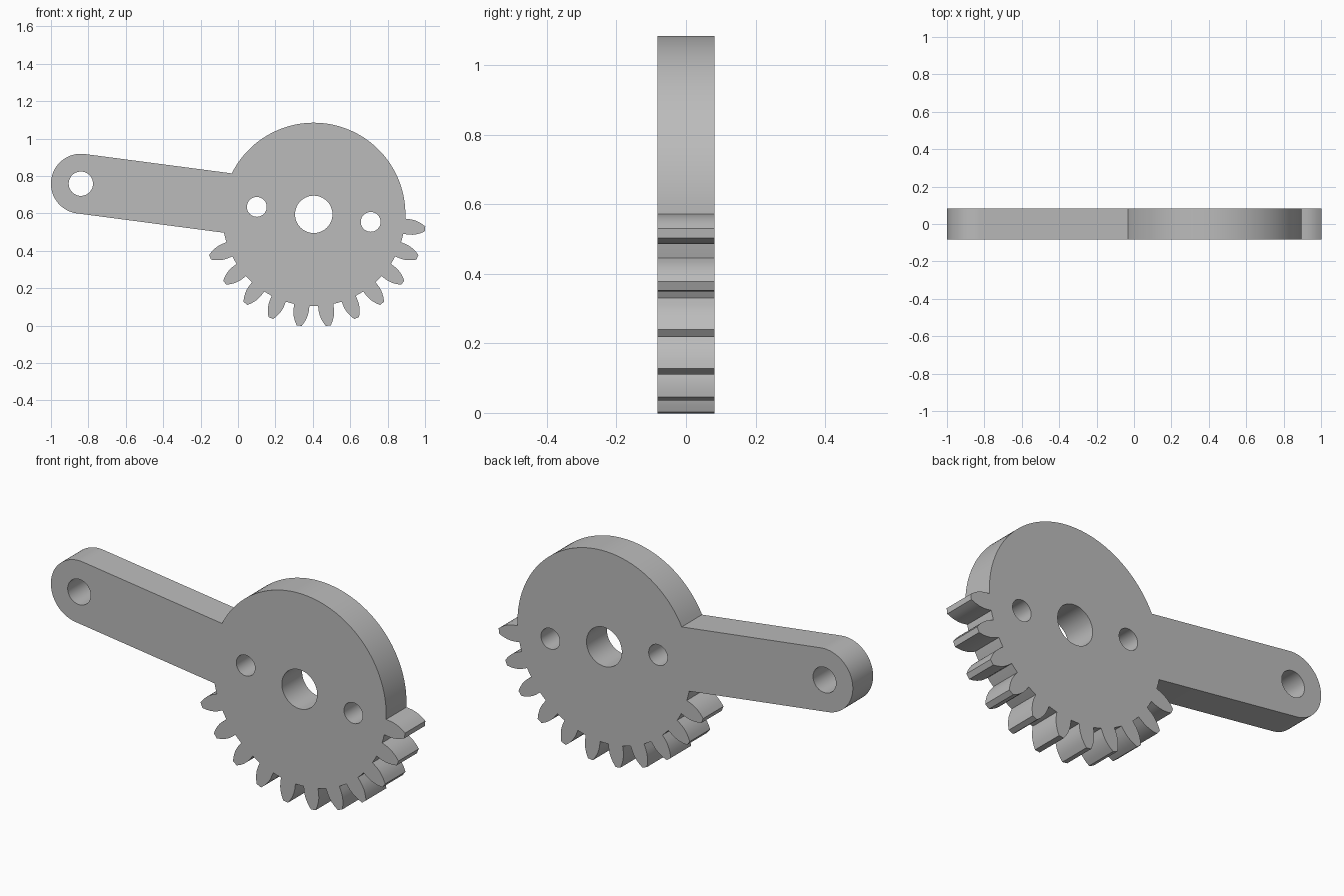
import bpy, bmesh, math
from mathutils import Vector

cube = bpy.data.objects.get("Cube")
if cube:
    bpy.data.objects.remove(cube)

# Main dimensions
HUB = Vector((0.405, 0.595))      # gear centre in x, z
ROOT, TIP = 0.49, 0.60            # gear radii
ARM_LENGTH, ARM_RADIUS = 1.256, 0.16
ARM_ANGLE = 172.5
PITCH, TEETH = 15, 11
HALF_THICK = 0.082
# Tooth flank: radius and half angle in degrees
FLANK = [(ROOT, 4.8), (0.52, 4.55), (0.54, 4.15), (0.56, 3.45), (0.58, 2.5), (TIP, 1.3)]


def polar(centre, radius, degrees):
    a = math.radians(degrees)
    return centre + radius * Vector((math.cos(a), math.sin(a)))


def arc(centre, radius, start, end, steps):
    return [polar(centre, radius, start + (end - start) * i / steps) for i in range(steps + 1)]


def circle(centre, radius, steps=48):
    return arc(centre, radius, 0, 360, steps)[:-1]


# Outline, counter-clockwise: plain rim, lever arm, then the teeth
arm_end = polar(HUB, ARM_LENGTH, ARM_ANGLE)
spread = math.degrees(math.asin(ARM_RADIUS / ROOT))
half_base = FLANK[0][1]
first_tooth = 180 + 1.5 * PITCH
outline = arc(HUB, ROOT, half_base - PITCH / 2, ARM_ANGLE - spread, 60)[1:]
outline += arc(arm_end, ARM_RADIUS, ARM_ANGLE - 90, ARM_ANGLE + 90, 36)
outline += arc(HUB, ROOT, ARM_ANGLE + spread, first_tooth - half_base, 4)[:-1]
for i in range(TEETH):
    mid = first_tooth + i * PITCH
    outline += [polar(HUB, r, mid - a) for r, a in FLANK]
    outline += [polar(HUB, r, mid + a) for r, a in reversed(FLANK)]
    if i < TEETH - 1:
        outline.append(polar(HUB, ROOT, mid + PITCH / 2))

# Holes: shaft bore, two bolt holes on the arm axis, pin hole in the arm end
loops = [outline, circle(HUB, 0.10), circle(arm_end, 0.065)]
loops += [circle(polar(HUB, 0.307, ARM_ANGLE + turn), 0.053) for turn in (0, 180)]

# Fill the flat profile and extrude it through the thickness
bm = bmesh.new()
for loop in loops:
    verts = [bm.verts.new((p.x, -HALF_THICK, p.y)) for p in loop]
    for a, b in zip(verts, verts[1:] + verts[:1]):
        bm.edges.new((a, b))
bmesh.ops.triangle_fill(bm, edges=bm.edges[:], use_beauty=True, normal=(0, -1, 0))
result = bmesh.ops.extrude_face_region(bm, geom=bm.faces[:], use_keep_orig=True)
moved = [g for g in result["geom"] if isinstance(g, bmesh.types.BMVert)]
bmesh.ops.translate(bm, verts=moved, vec=(0, 2 * HALF_THICK, 0))
bmesh.ops.recalc_face_normals(bm, faces=bm.faces[:])

mesh = bpy.data.meshes.new("gear_lever")
bm.to_mesh(mesh)
bm.free()
gear = bpy.data.objects.new("gear_lever", mesh)
bpy.context.collection.objects.link(gear)

# Plain grey metal
grey = bpy.data.materials.new("plain_grey")
grey.use_nodes = True
colour = (0.5, 0.5, 0.5, 1)
grey.diffuse_color = colour
grey.node_tree.nodes["Principled BSDF"].inputs["Base Color"].default_value = colour
mesh.materials.append(grey)

# Smooth curved walls, sharp corners
bpy.ops.object.select_all(action="DESELECT")
gear.select_set(True)
bpy.context.view_layer.objects.active = gear
bpy.ops.object.shade_smooth_by_angle(angle=math.radians(25))
